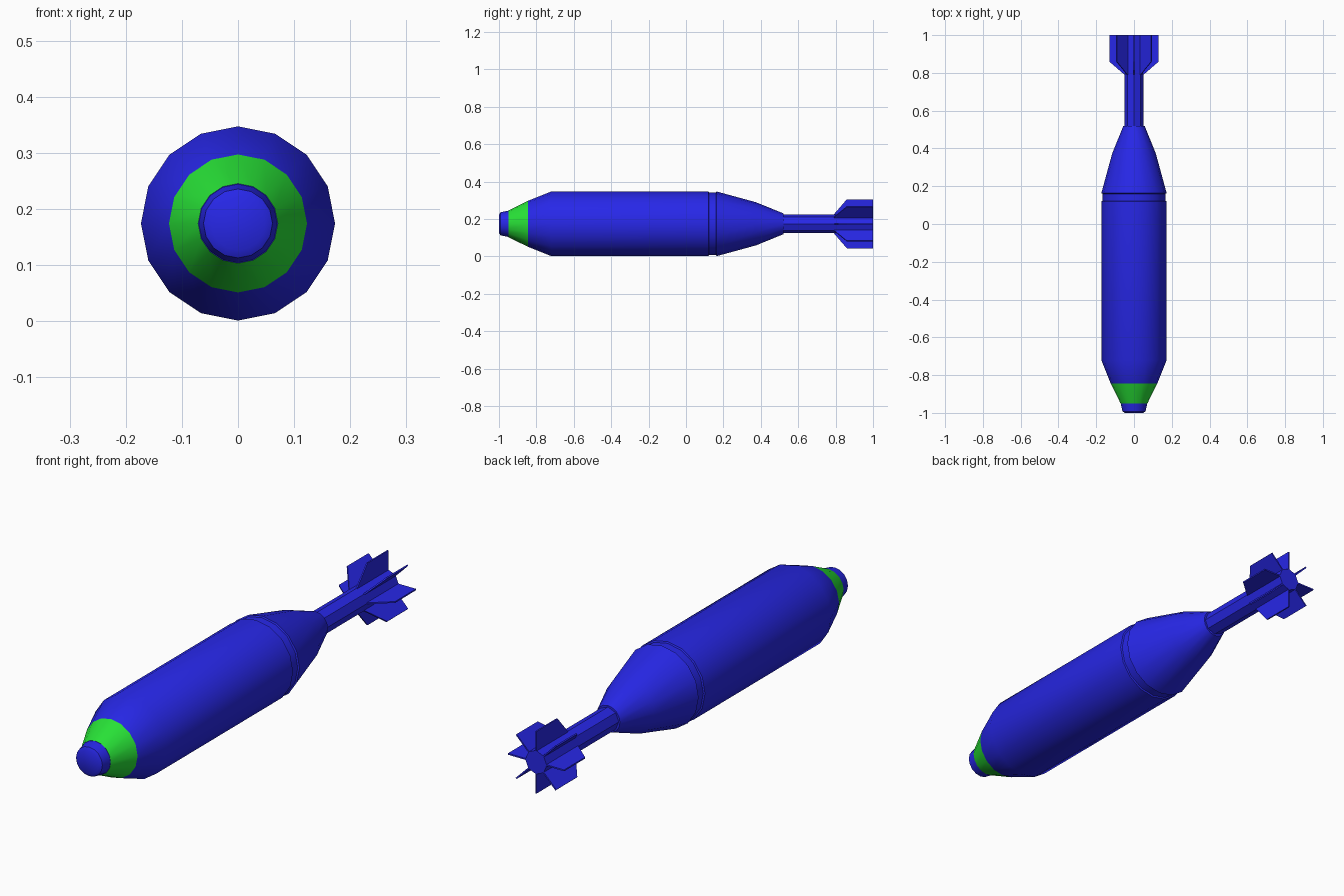
import bpy, bmesh, math

if "Cube" in bpy.data.objects:
    bpy.data.objects.remove(bpy.data.objects["Cube"])

CZ = 0.174  # height of the long axis


def material(name, rgb):
    m = bpy.data.materials.new(name)
    m.diffuse_color = (*rgb, 1.0)
    m.use_nodes = True
    m.node_tree.nodes["Principled BSDF"].inputs["Base Color"].default_value = m.diffuse_color
    return m


blue = material("blue paint", (0.021, 0.021, 0.83))
green = material("green band paint", (0.021, 0.76, 0.038))


def finish(name, bm, mats, smooth=True):
    bmesh.ops.recalc_face_normals(bm, faces=bm.faces)
    mesh = bpy.data.meshes.new(name)
    bm.to_mesh(mesh)
    bm.free()
    for m in mats:
        mesh.materials.append(m)
    ob = bpy.data.objects.new(name, mesh)
    ob.location.z = CZ
    bpy.context.collection.objects.link(ob)
    if smooth:
        bpy.ops.object.select_all(action='DESELECT')
        bpy.context.view_layer.objects.active = ob
        ob.select_set(True)
        bpy.ops.object.shade_smooth_by_angle(angle=math.radians(32))
    return ob


def lathe(name, profile, sides, mats, band=None):
    """Spin (y, radius) points round the long axis; band = y range of 2nd colour."""
    bm = bmesh.new()
    rings = []
    for y, r in profile:
        rings.append([bm.verts.new((r * math.cos(a), y, r * math.sin(a)))
                      for a in (2 * math.pi * i / sides for i in range(sides))])
    for a, b in zip(rings, rings[1:]):
        for i in range(sides):
            j = (i + 1) % sides
            f = bm.faces.new((a[i], a[j], b[j], b[i]))
            if band and band[0] < f.calc_center_median().y < band[1]:
                f.material_index = 1
    bm.faces.new(rings[0])
    bm.faces.new(rings[-1])
    return finish(name, bm, mats)


# Nose plug
lathe("nose_cap", [(-1.0, 0.048), (-0.992, 0.0615), (-0.95, 0.070)], 16, [blue])

# Main casing with green nose band, groove and tapered tail
lathe("casing", [(-0.95, 0.071), (-0.845, 0.123), (-0.72, 0.173), (0.12, 0.173),
                 (0.123, 0.167), (0.160, 0.167), (0.163, 0.173),
                 (0.375, 0.115), (0.52, 0.056)], 16, [blue, green], (-0.95, -0.845))

# Tail tube
lathe("tail_tube", [(0.51, 0.050), (1.0, 0.050)], 8, [blue])

# Eight thin fins round the tube
outline = [(0.03, 0.79), (0.05, 0.79), (0.131, 0.86), (0.131, 1.0), (0.03, 1.0)]
for k in range(8):
    bm = bmesh.new()
    face = bm.faces.new([bm.verts.new((r, y, -0.003)) for r, y in outline])
    ext = bmesh.ops.extrude_face_region(bm, geom=[face])
    bmesh.ops.translate(bm, vec=(0, 0, 0.006),
                        verts=[v for v in ext["geom"] if isinstance(v, bmesh.types.BMVert)])
    fin = finish(f"fin_{k + 1}", bm, [blue], smooth=False)
    fin.rotation_euler.y = k * math.pi / 4
